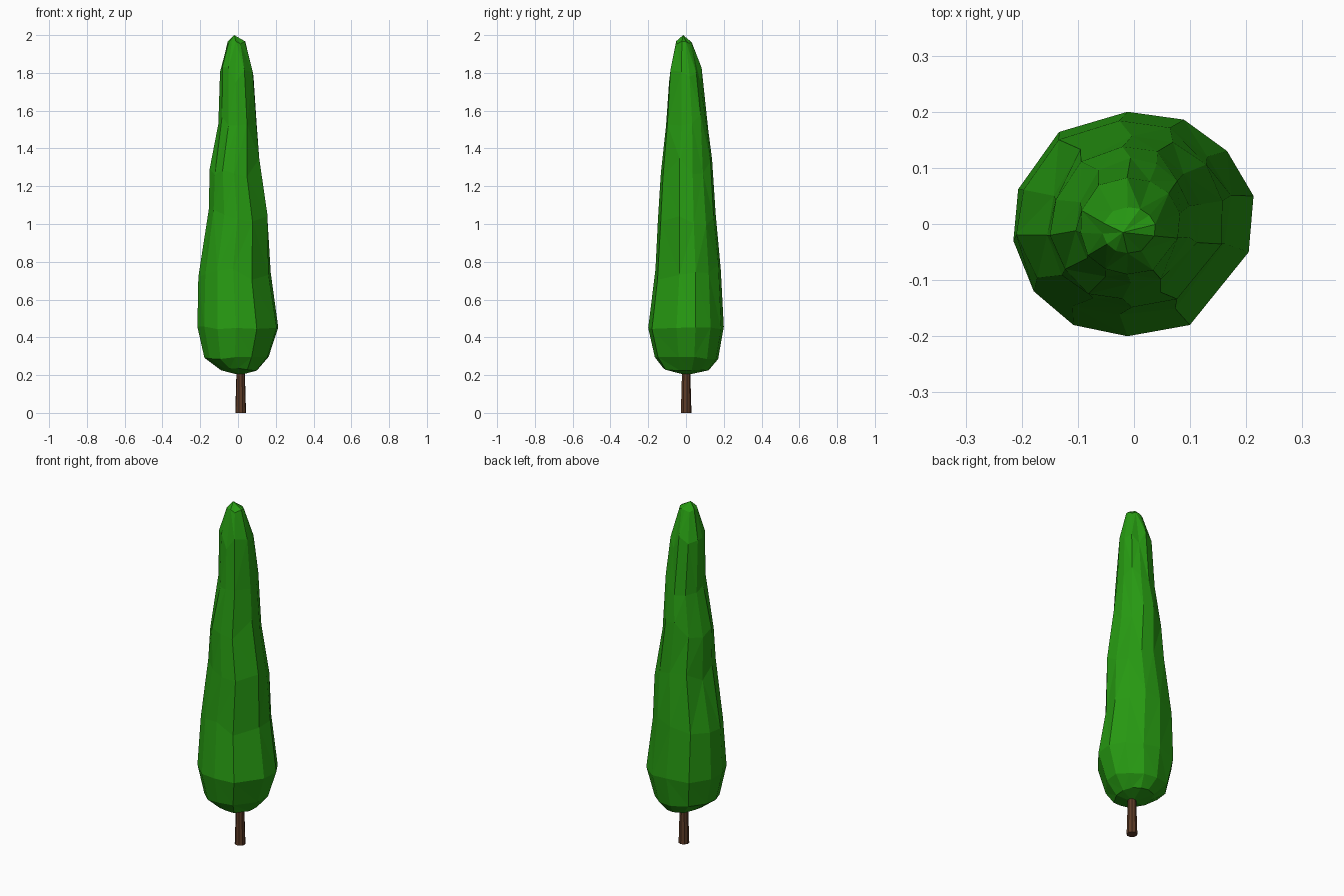
import bpy, bmesh, random
from mathutils import Vector

cube = bpy.data.objects.get("Cube")
if cube:
    bpy.data.objects.remove(cube)
random.seed(4)


def material(name, colour):
    mat = bpy.data.materials.new(name)
    mat.use_nodes = True
    mat.diffuse_color = (*colour, 1)
    mat.node_tree.nodes["Principled BSDF"].inputs["Base Color"].default_value = (*colour, 1)
    return mat


def add_object(name, bm, mat):
    bmesh.ops.recalc_face_normals(bm, faces=bm.faces)
    mesh = bpy.data.meshes.new(name)
    bm.to_mesh(mesh)
    bm.free()
    mesh.materials.append(mat)
    obj = bpy.data.objects.new(name, mesh)
    bpy.context.collection.objects.link(obj)


leaf_green = material("leaf green", (0.02, 0.32, 0.006))
bark_brown = material("bark brown", (0.11, 0.045, 0.02))

# Foliage: a twelve-sided outline scaled to the width and depth at each height
outline = [(-.05, 1), (.42, .93), (.78, .65), (1, .25), (.96, -.25), (.47, -.9),
           (-.05, -1), (-.5, -.9), (-.83, -.6), (-1, -.15), (-.96, .31), (-.62, .82)]
# height, left limit, right limit, front limit, back limit
levels = [(.23, -.09, .1, -.12, .12), (.29, -.178, .162, -.165, .17),
          (.45, -.215, .213, -.2, .2), (.75, -.21, .177, -.17, .185),
          (1.03, -.157, .165, -.155, .162), (1.3, -.15, .122, -.14, .142),
          (1.53, -.105, .103, -.11, .12), (1.79, -.098, .082, -.092, .086),
          (1.96, -.056, .038, -.052, .03)]

bm = bmesh.new()
rings = []
for i, (z, x0, x1, y0, y1) in enumerate(levels):
    wobble = .05 if 2 < i < 8 else .008
    ring = []
    for px, py in outline:
        dent = random.uniform(.95, 1) if 2 < i < 8 else 1
        ring.append(bm.verts.new(((x0 + x1) / 2 + px * dent * (x1 - x0) / 2,
                                  (y0 + y1) / 2 + py * dent * (y1 - y0) / 2,
                                  z + random.uniform(-wobble, wobble))))
    rings.append(ring)

sides = len(outline)
for low, high in zip(rings, rings[1:]):
    for j in range(sides):
        k = (j + 1) % sides
        bm.faces.new((low[j], low[k], high[k], high[j]))
# Rounded closing points at the bottom and the crown
for ring, point in ((rings[0], (0.01, 0, .2)), (rings[-1], (-.02, -.015, 2))):
    end = bm.verts.new(Vector(point))
    for j in range(sides):
        bm.faces.new((ring[j], ring[(j + 1) % sides], end))
bmesh.ops.triangulate(bm, faces=bm.faces, quad_method='SHORT_EDGE')
add_object("foliage", bm, leaf_green)

# Trunk: slim tapered post reaching into the foliage
bm = bmesh.new()
bmesh.ops.create_cone(bm, cap_ends=True, segments=9, radius1=.029, radius2=.02, depth=.3)
bmesh.ops.translate(bm, verts=bm.verts, vec=(.014, 0, .15))
add_object("trunk", bm, bark_brown)
